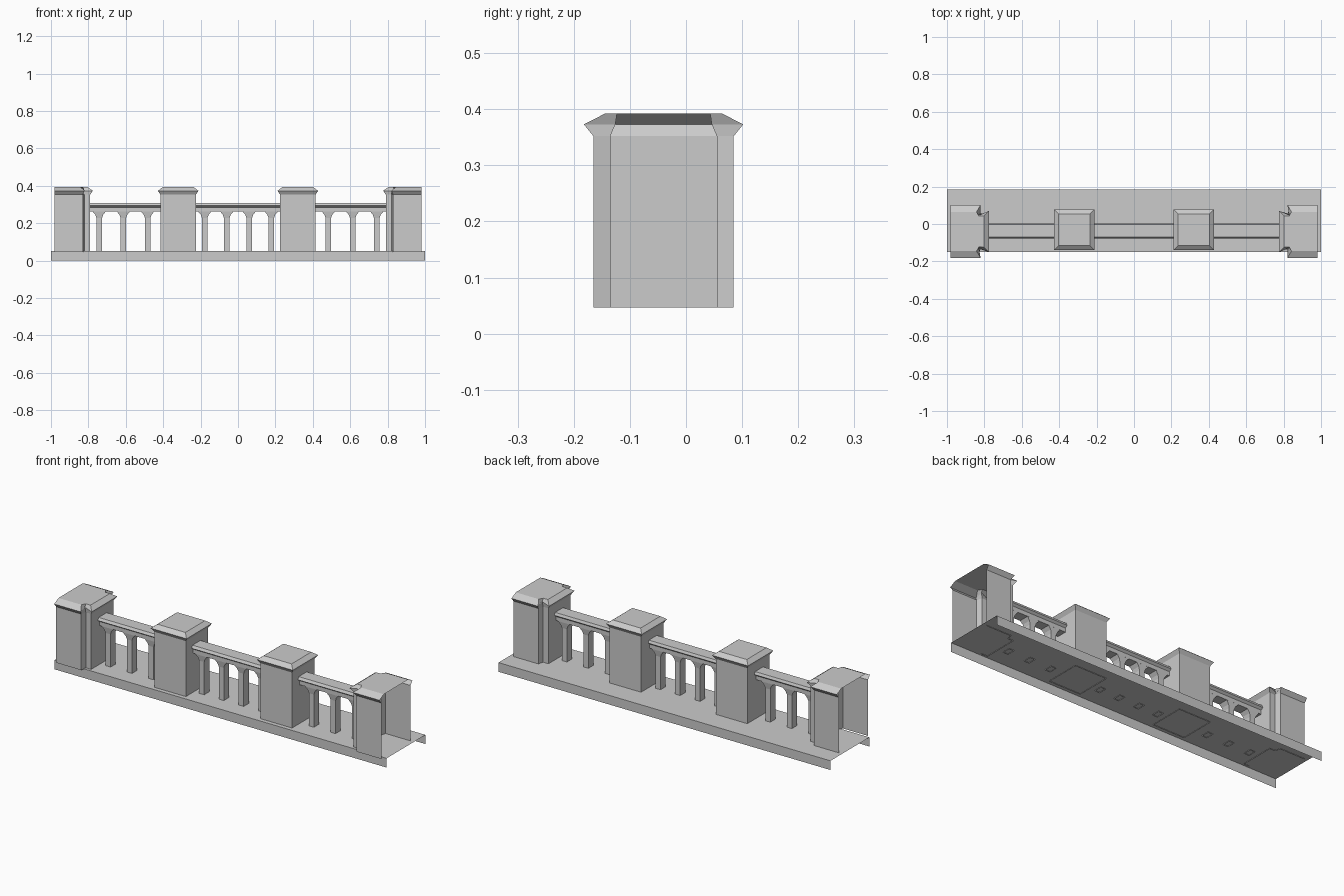
import bpy, bmesh

if "Cube" in bpy.data.objects:
    bpy.data.objects.remove(bpy.data.objects["Cube"])

YC = -0.04  # centre line of the end pillars
Z_DECK = 0.05


def make(name, bm):
    mesh = bpy.data.meshes.new(name)
    bm.to_mesh(mesh)
    bm.free()
    obj = bpy.data.objects.new(name, mesh)
    bpy.context.collection.objects.link(obj)
    return obj


def loft(name, rings, closed=True, top=True, recalc=True):
    """Skin a stack of rings of 3D points; optional face on the last ring."""
    bm = bmesh.new()
    vs = [[bm.verts.new(p) for p in r] for r in rings]
    n = len(vs[0])
    for a, b in zip(vs, vs[1:]):
        for i in range(n if closed else n - 1):
            j = (i + 1) % n
            bm.faces.new((a[i], a[j], b[j], b[i]))
    if top:
        bm.faces.new(vs[-1])
    if recalc:
        bmesh.ops.recalc_face_normals(bm, faces=bm.faces)
    return make(name, bm)


def rect(cx, cy, hx, hy, z):
    return [(cx - hx, cy - hy, z), (cx + hx, cy - hy, z),
            (cx + hx, cy + hy, z), (cx - hx, cy + hy, z)]


# Base: deck with front and back skirts, open ends and underside
skirt = [(-0.15, 0.0), (-0.15, Z_DECK), (0.185, Z_DECK), (0.185, 0.0)]
loft("base", [[(x, y, z) for y, z in skirt] for x in (1, -1)],
     closed=False, top=False, recalc=False)

# Middle pillars with flared caps
for s, side in ((-1, "left"), (1, "right")):
    cx, cy = s * 0.32, -0.031
    loft("middle_pillar_" + side, [
        rect(cx, cy, 0.095, 0.096, 0.047),
        rect(cx, cy, 0.095, 0.096, 0.352),
        rect(cx, cy, 0.108, 0.109, 0.373),
        rect(cx, cy, 0.084, 0.085, 0.392)])

# End pillars: stepped plan, open on the outer end
body = [(0.98, -0.165), (0.83, -0.165), (0.822, -0.135), (0.79, -0.135)]
flare = [(0.98, -0.182), (0.82, -0.182), (0.834, -0.126), (0.776, -0.15)]
crown = [(0.98, -0.145), (0.842, -0.145), (0.83, -0.123), (0.802, -0.123)]
for s, side in ((-1, "left"), (1, "right")):
    rings = []
    for pts, z in ((body, 0.047), (body, 0.352), (flare, 0.373), (crown, 0.392)):
        full = pts + [(x, 2 * YC - y) for x, y in reversed(pts)]
        ring = [(s * x, y, z) for x, y in full]
        rings.append(ring if s < 0 else ring[::-1])
    # wind the ring so that faces look outward
    rings = [r[::-1] for r in rings] if s < 0 and rings[0][0][1] > YC else rings
    loft("end_pillar_" + side, rings, closed=False)

# Handrails: moulded top over a narrower beam
rail = [(-0.064, 0.262), (-0.064, 0.284), (-0.078, 0.294), (-0.070, 0.308),
        (-0.002, 0.308), (0.004, 0.294), (-0.008, 0.284), (-0.008, 0.262)]
for name, x0, x1 in (("left", -0.79, -0.415), ("middle", -0.225, 0.225),
                     ("right", 0.415, 0.79)):
    loft("handrail_" + name, [[(x, y, z) for y, z in rail] for x in (x0, x1)],
         top=False)

# Balusters: square shafts flaring into brackets under the beam
side_x = [0.483, 0.613, 0.742]
mid_x = [0.06, 0.178]
for i, x in enumerate(sorted([s * v for v in side_x + mid_x for s in (-1, 1)])):
    loft("baluster_%d" % (i + 1), [
        rect(x, -0.036, 0.015, 0.022, 0.047),
        rect(x, -0.036, 0.015, 0.022, 0.228),
        rect(x, -0.036, 0.021, 0.025, 0.245),
        rect(x, -0.036, 0.036, 0.028, 0.263)])
